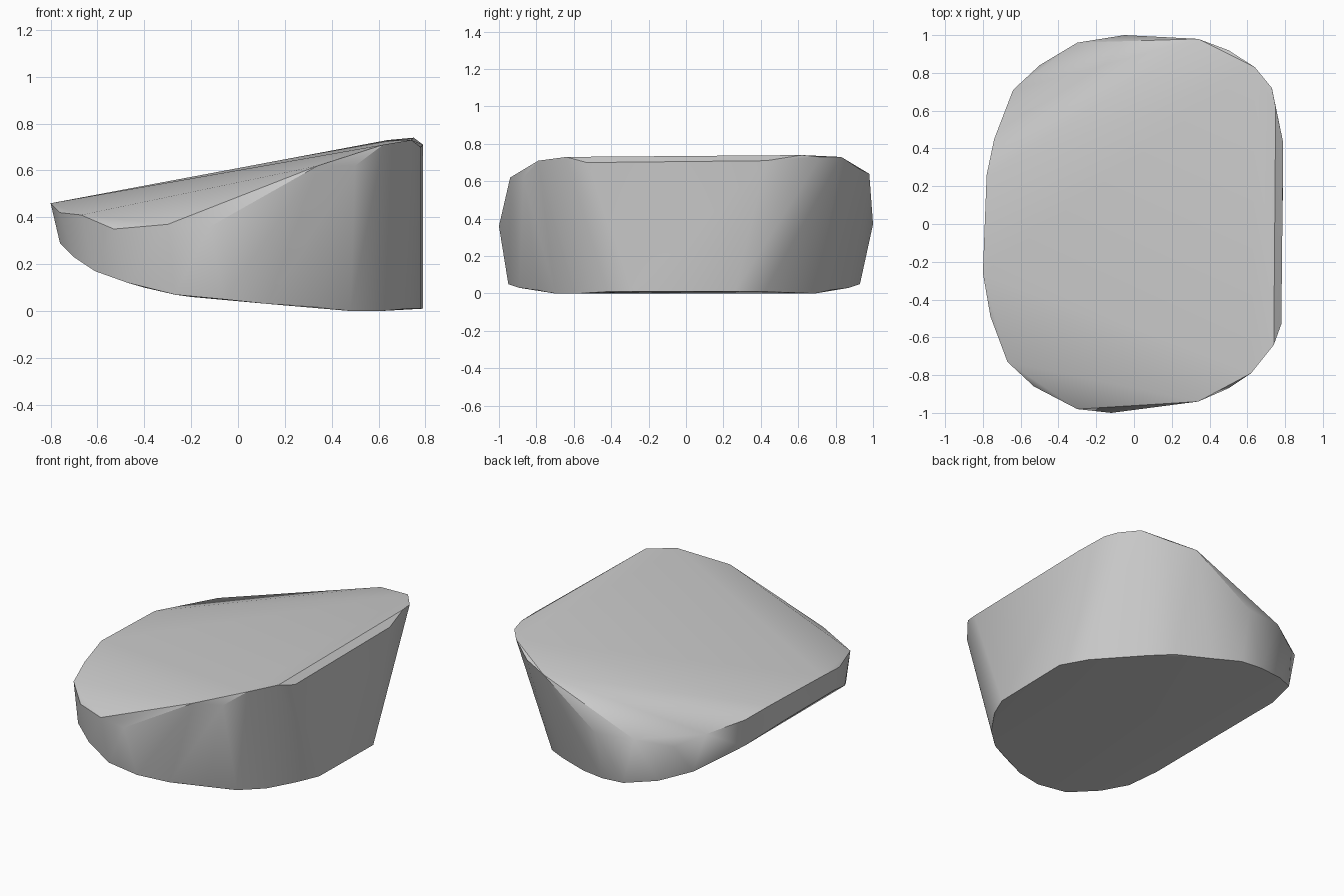
import bpy
import bmesh
from math import radians
from mathutils import Vector

# Remove the default object
default_object = bpy.data.objects.get("Cube")
if default_object is not None:
    bpy.data.objects.remove(default_object, do_unlink=True)


def make_material(name, color):
    material = bpy.data.materials.new(name)
    material.use_nodes = True
    material.diffuse_color = color
    shader = next(node for node in material.node_tree.nodes if node.type == "BSDF_PRINCIPLED")
    shader.inputs["Base Color"].default_value = color
    return material


def add_outline(bmesh_data, outline):
    """Place an outline whose points are given in hundredths of a unit."""
    for point in outline:
        bmesh_data.verts.new(Vector(point) / 100)


def make_hull_object(name, outlines, material, sharp_angle):
    """Wrap a convex skin around several outlines."""
    bmesh_data = bmesh.new()
    for outline in outlines:
        add_outline(bmesh_data, outline)
    hull = bmesh.ops.convex_hull(bmesh_data, input=bmesh_data.verts[:])
    # Drop any points that ended up inside the skin
    unused = [item for item in hull["geom_interior"] if isinstance(item, bmesh.types.BMVert)]
    bmesh.ops.delete(bmesh_data, geom=unused, context="VERTS")
    # Merge nearly coplanar triangles into clean facets
    bmesh.ops.dissolve_limit(bmesh_data, angle_limit=radians(1),
                             verts=bmesh_data.verts[:], edges=bmesh_data.edges[:])
    bmesh.ops.recalc_face_normals(bmesh_data, faces=bmesh_data.faces[:])
    mesh = bpy.data.meshes.new(name)
    bmesh_data.to_mesh(mesh)
    bmesh_data.free()
    mesh.materials.append(material)

    hull_object = bpy.data.objects.new(name, mesh)
    bpy.context.collection.objects.link(hull_object)
    bpy.ops.object.select_all(action="DESELECT")
    hull_object.select_set(True)
    bpy.context.view_layer.objects.active = hull_object
    bpy.ops.object.shade_smooth_by_angle(angle=radians(sharp_angle))
    return hull_object


# Rim of the sloping top, low end to high end, along each side
front_top_rim = [
    (-80, -26, 46), (-76, -49, 42), (-67, -73, 41), (-53, -86, 35),
    (-30, -98, 37), (-12, -100, 36), (34, -94, 62), (50, -87, 62),
    (62, -79, 71), (74, -64, 73), (78, -53, 70),
]
back_top_rim = [
    (-78, 26, 46), (-74, 45, 43), (-64, 71, 41), (-50, 84, 34),
    (-30, 96, 38), (-5, 100, 37), (34, 98, 64), (50, 92, 67),
    (64, 83, 73), (73, 72, 73), (75, 62, 74), (79, 43, 71),
]

# Edge of the underside, curling up towards the low end
front_base_rim = [
    (-76, -44, 29), (-70, -63, 23), (-61, -77, 17), (-47, -86, 12),
    (-27, -94, 7), (-6, -95, 5), (13, -89, 3), (33, -79, 2),
    (48, -70, 0), (61, -58, 0), (72, -42, 1), (78, -28, 1),
]
back_base_rim = [
    (-76, 6, 29), (-71, 42, 24), (-57, 74, 16), (-40, 86, 10),
    (-20, 93, 6), (-5, 93, 5), (13, 87, 3), (34, 78, 2),
    (48, 69, 0), (70, 42, 1), (79, 26, 1),
]

# The whole stone is one plain grey wedge
stone_grey = make_material("stone grey", (0.6, 0.6, 0.6, 1))
make_hull_object("stone_wedge",
                 [front_top_rim, back_top_rim, front_base_rim, back_base_rim],
                 stone_grey, sharp_angle=30)
